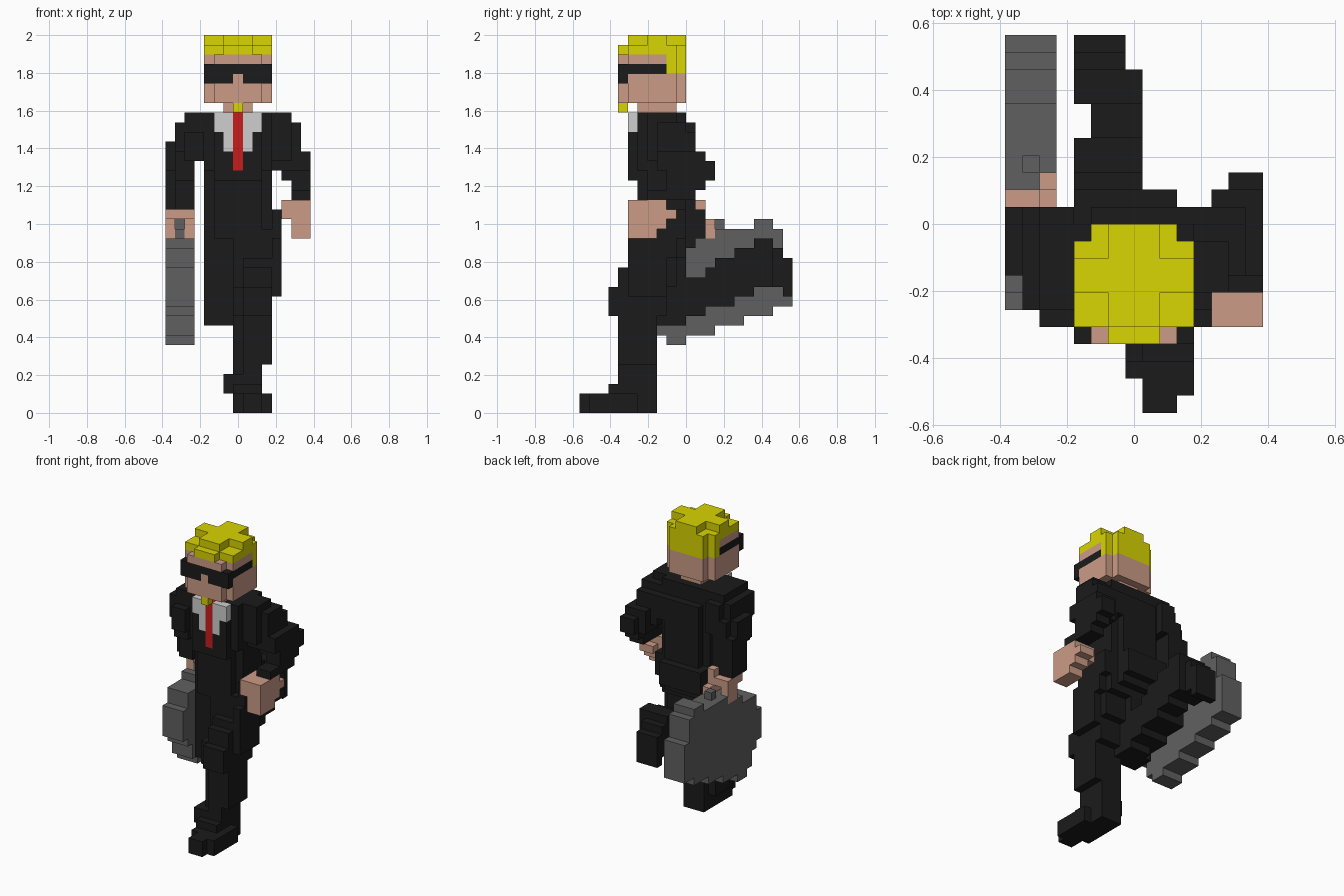
import bpy, bmesh
from mathutils import Vector

cube = bpy.data.objects.get("Cube")
if cube:
    bpy.data.objects.remove(cube)

V = 2 / 39                     # block size
CENTRE = Vector((7.5, 11, 0))  # grid is 15 x 22 x 39 blocks


def material(name, rgb):
    m = bpy.data.materials.new(name)
    m.diffuse_color = (*rgb, 1)
    m.use_nodes = True
    m.node_tree.nodes["Principled BSDF"].inputs["Base Color"].default_value = (*rgb, 1)
    return m


BLACK = material("black cloth", (0.011, 0.011, 0.011))
SKIN = material("skin", (0.60, 0.33, 0.24))
YELLOW = material("yellow hair", (0.69, 0.66, 0.001))
GREY = material("case grey", (0.118, 0.118, 0.118))
WHITE = material("shirt light grey", (0.62, 0.62, 0.62))
RED = material("tie red", (0.58, 0.012, 0.012))

cells = {}   # block -> part name; later parts replace earlier ones
parts = {}   # part name -> material


def part(name, mat, *boxes):
    """Fill boxes given as (x0, x1, y0, y1, z0, z1) in blocks."""
    parts[name] = mat
    for x0, x1, y0, y1, z0, z1 in boxes:
        for x in range(x0, x1):
            for y in range(y0, y1):
                for z in range(z0, z1):
                    cells[x, y, z] = name


def rows(x0, x1, *spans):
    """Side profile rows (z0, z1, y0, y1) extruded across x."""
    return [(x0, x1, y0, y1, z0, z1) for z0, z1, y0, y1 in spans]


# Carried case, tilted, with stepped edges and a handle
part("case", GREY, *rows(0, 3, (7, 8, 9, 11), (8, 9, 8, 14), (9, 10, 8, 17),
     (10, 11, 7, 20), (11, 15, 6, 22), (15, 16, 7, 22),
     (16, 17, 7, 21), (17, 18, 10, 21), (18, 19, 13, 21), (19, 20, 18, 20)))
part("case_handle", GREY, (1, 2, 11, 15, 18, 19), (1, 2, 14, 15, 18, 20))

# Jacket body with cut corners, and a tail at the back
part("jacket", BLACK,
     (5, 10, 5, 11, 24, 31), (4, 11, 6, 11, 25, 31),
     (5, 10, 6, 12, 18, 29), (10, 11, 11, 12, 26, 29),
     *[(x, x + 1, 7, 11, 18, 25) for x in (4, 10)],
     (4, 10, 10, 13, 18, 21), (4, 10, 9, 12, 17, 18))

# Left leg: forward and straight, outer faces narrower
part("left_leg", BLACK,
     *rows(8, 11, (16, 19, 6, 11), (15, 16, 5, 10), (13, 15, 4, 10), (10, 13, 3, 9)),
     *rows(11, 12, (18, 21, 6, 11), (16, 18, 5, 10), (12, 16, 5, 9)),
     *rows(7, 8, (13, 18, 6, 10), (10, 13, 4, 9)),
     (8, 11, 4, 8, 5, 10), (7, 8, 5, 8, 2, 10), (8, 10, 4, 8, 2, 5))
part("left_shoe", BLACK, (7, 10, 2, 8, 0, 2), (8, 11, 1, 6, 0, 2),
     (8, 10, 0, 1, 0, 2), (7, 10, 3, 7, 2, 3), (6, 10, 4, 7, 2, 4))

# Right leg: knee bent, shin lifted behind
part("right_thigh", BLACK, (5, 8, 7, 11, 9, 18), (4, 5, 7, 10, 9, 18))
part("right_shin", BLACK,
     (4, 8, 10, 13, 10, 14), (4, 8, 13, 14, 11, 15), (4, 8, 14, 16, 11, 16),
     (5, 8, 16, 18, 12, 17))
part("right_shoe", BLACK, (4, 8, 18, 20, 13, 18), (4, 7, 20, 21, 13, 17),
     (4, 7, 21, 22, 12, 16))

# Left arm: elbow back, hand forward, open gap beside the waist
part("left_sleeve", BLACK,
     (11, 13, 7, 10, 28, 31), (11, 14, 8, 11, 27, 30),
     (11, 13, 7, 12, 26, 29), (11, 12, 8, 12, 25, 27),
     (12, 14, 8, 12, 25, 29), (12, 15, 8, 13, 25, 27),
     (12, 15, 9, 13, 24, 27), (13, 15, 9, 14, 24, 26),
     (13, 15, 9, 13, 23, 25), (13, 15, 7, 12, 22, 23))
part("left_hand", SKIN, (12, 15, 5, 9, 20, 22), (13, 15, 9, 10, 20, 21),
     (13, 15, 5, 8, 18, 20), (13, 15, 8, 9, 19, 20))

# Right arm: hanging down to the handle
part("right_sleeve", BLACK,
     (2, 4, 6, 11, 28, 31), (1, 4, 6, 11, 27, 30),
     (2, 4, 5, 10, 26, 29), (2, 4, 7, 12, 26, 30),
     (0, 3, 8, 11, 25, 28), (1, 3, 7, 12, 24, 28),
     (0, 3, 9, 12, 21, 26), (1, 3, 8, 12, 21, 25))
part("right_hand", SKIN, (0, 3, 10, 13, 20, 21), (2, 3, 12, 13, 21, 22),
     (0, 1, 11, 13, 18, 20), (2, 3, 11, 12, 17, 20), (2, 3, 12, 14, 18, 20))

# Shirt collar and tie
part("shirt", WHITE, (5, 10, 5, 6, 29, 31), (6, 9, 5, 6, 27, 29))
part("tie", RED, (7, 8, 5, 6, 25, 31))

# Head with rounded vertical corners
part("head", SKIN, (6, 9, 6, 10, 31, 32),
     (4, 11, 5, 10, 32, 37), (5, 10, 4, 11, 32, 37))
part("beard", YELLOW, (7, 8, 4, 5, 31, 32))
part("hair", YELLOW, (4, 11, 9, 10, 35, 38), (5, 10, 10, 11, 35, 38),
     (4, 11, 5, 10, 37, 38), (6, 9, 4, 11, 37, 38),
     (6, 9, 5, 11, 38, 39), (4, 11, 7, 9, 38, 39))

# Wrap-around sunglasses, with the nose under the bridge
part("sunglasses", BLACK, (4, 11, 4, 5, 34, 36),
     (4, 5, 4, 9, 35, 36), (10, 11, 4, 9, 35, 36))
part("nose", SKIN, (7, 8, 4, 5, 34, 35))

# Turn each part's exposed block sides into a mesh
SIDES = [(axis, sign) for axis in range(3) for sign in (0, 1)]
for name, mat in parts.items():
    bm = bmesh.new()
    corner = {}

    def vert(p):
        if p not in corner:
            corner[p] = bm.verts.new((Vector(p) - CENTRE) * V)
        return corner[p]

    for cell in [c for c, n in cells.items() if n == name]:
        for axis, sign in SIDES:
            near = list(cell)
            near[axis] += 2 * sign - 1
            if tuple(near) in cells:
                continue
            loop = []
            for a, b in ((0, 0), (1, 0), (1, 1), (0, 1)):
                p = list(cell)
                p[axis] += sign
                p[(axis + 1) % 3] += a
                p[(axis + 2) % 3] += b
                loop.append(vert(tuple(p)))
            bm.faces.new(loop if sign else loop[::-1])
    mesh = bpy.data.meshes.new(name)
    bm.to_mesh(mesh)
    bm.free()
    mesh.materials.append(mat)
    bpy.context.scene.collection.objects.link(bpy.data.objects.new(name, mesh))
